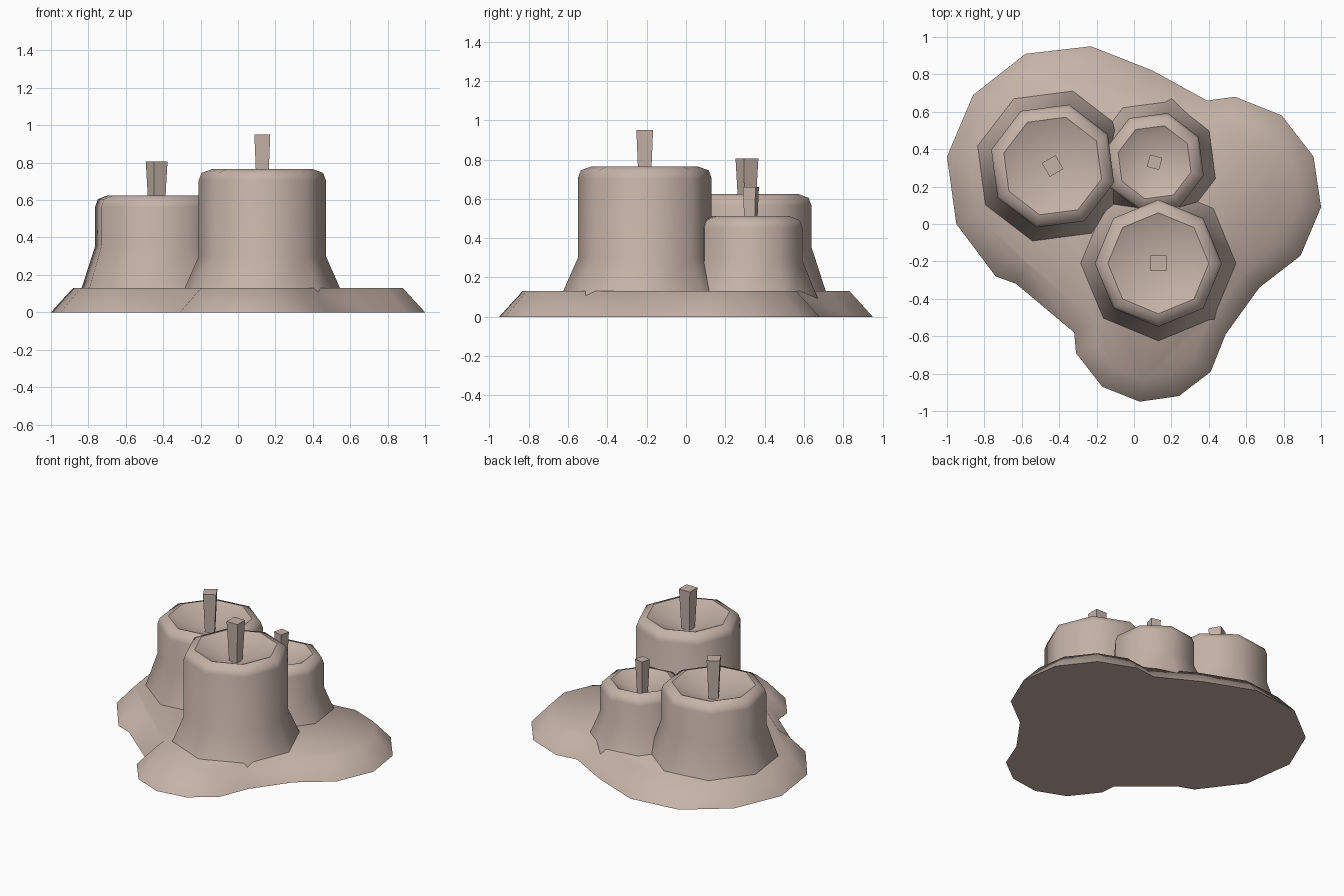
import bpy, bmesh
from math import sin, cos, pi, radians
from mathutils import Vector

if "Cube" in bpy.data.objects:
    bpy.data.objects.remove(bpy.data.objects["Cube"])

# One wax colour
COLOUR = (0.56, 0.45, 0.39, 1)
wax = bpy.data.materials.new("pale wax")
wax.use_nodes = True
wax.diffuse_color = COLOUR
wax.node_tree.nodes["Principled BSDF"].inputs["Base Color"].default_value = COLOUR


def finish(bm, name, smooth):
    bmesh.ops.recalc_face_normals(bm, faces=bm.faces)
    for face in bm.faces:
        face.smooth = smooth
    mesh = bpy.data.meshes.new(name)
    bm.to_mesh(mesh)
    bm.free()
    mesh.materials.append(wax)
    obj = bpy.data.objects.new(name, mesh)
    bpy.context.collection.objects.link(obj)
    return obj


def ring(bm, centre, sides, radius, z, turn):
    x, y = centre
    angles = [turn + 2 * pi * i / sides for i in range(sides)]
    return [bm.verts.new((x + radius * cos(a), y + radius * sin(a), z)) for a in angles]


def bridge(bm, low, high):
    n = len(low)
    for i in range(n):
        j = (i + 1) % n
        bm.faces.new((low[i], low[j], high[j], high[i]))


def sharpen(bm, loop):
    for i, v in enumerate(loop):
        bm.edges.get((v, loop[i - 1])).smooth = False


# Melted puddle: an outline with a sloping edge
def puddle(outline, height, slope):
    bm = bmesh.new()
    pts = [Vector(p) for p in outline]
    low, high = [], []
    for i, p in enumerate(pts):
        a = (p - pts[i - 1]).normalized()
        b = (pts[(i + 1) % len(pts)] - p).normalized()
        na, nb = Vector((a.y, -a.x)), Vector((b.y, -b.x))
        inward = (na + nb) / (1 + na.dot(nb))
        q = p + inward * slope
        low.append(bm.verts.new((p.x, p.y, 0)))
        high.append(bm.verts.new((q.x, q.y, height)))
    bridge(bm, low, high)
    bm.faces.new(low)
    bm.faces.new(high)
    sharpen(bm, low)
    return finish(bm, "wax_puddle", True)


# Clockwise outline, starting at the right side
puddle([(-1, 0.36), (-0.86, 0.69), (-0.58, 0.91), (-0.23, 0.95), (0.1, 0.82),
        (0.39, 0.66), (0.54, 0.68), (0.79, 0.58), (0.96, 0.36), (1, 0.09),
        (0.89, -0.17), (0.67, -0.34), (0.49, -0.59), (0.41, -0.79),
        (0.24, -0.92), (0.03, -0.95), (-0.17, -0.87), (-0.31, -0.69),
        (-0.32, -0.58), (-0.63, -0.32), (-0.74, -0.28), (-0.95, 0)], 0.13, 0.115)


# Candle: eight-sided body with flared foot, rounded rim and hollow top
def candle(name, centre, radius, top, waist, flare, turn):
    bm = bmesh.new()
    foot = 0.06
    foot_radius = radius + flare * (waist - foot) / (waist - 0.13)
    profile = [(foot_radius, foot), (radius, waist), (radius, top - 0.06),
               (radius - 0.015, top - 0.02), (radius - 0.07, top)]
    rings = [ring(bm, centre, 8, r, z, turn) for r, z in profile]
    for low, high in zip(rings, rings[1:]):
        bridge(bm, low, high)
    rim = rings[-1]
    middle = bm.verts.new((*centre, top - 0.11))
    for i in range(8):
        bm.faces.new((rim[i - 1], rim[i], middle))
    sharpen(bm, rim)
    return finish(bm, name, True)


# Wick: square post that widens upward
def wick(name, centre, size, bottom, top, turn):
    bm = bmesh.new()
    half = size / 2 ** 0.5
    low = ring(bm, centre, 4, half * 0.7, bottom, turn + pi / 4)
    high = ring(bm, centre, 4, half, top, turn + pi / 4)
    bridge(bm, low, high)
    bm.faces.new(low)
    bm.faces.new(high)
    return finish(bm, name, False)


# name, centre, radius, top, waist, flare, turn, wick size, wick turn, wick top
CANDLES = [
    ("tall", (0.13, -0.21), 0.34, 0.765, 0.3, 0.075, 0, 0.085, 0, 0.95),
    ("medium", (-0.435, 0.31), 0.34, 0.625, 0.355, 0.075, 30, 0.085, 30, 0.805),
    ("short", (0.11, 0.33), 0.272, 0.512, 0.285, 0.065, 30, 0.067, -15, 0.66),
]
for label, centre, radius, top, waist, flare, turn, size, wick_turn, wick_top in CANDLES:
    candle(label + "_candle", centre, radius, top, waist, flare, radians(turn))
    wick(label + "_wick", centre, size, top - 0.125, wick_top, radians(wick_turn))
